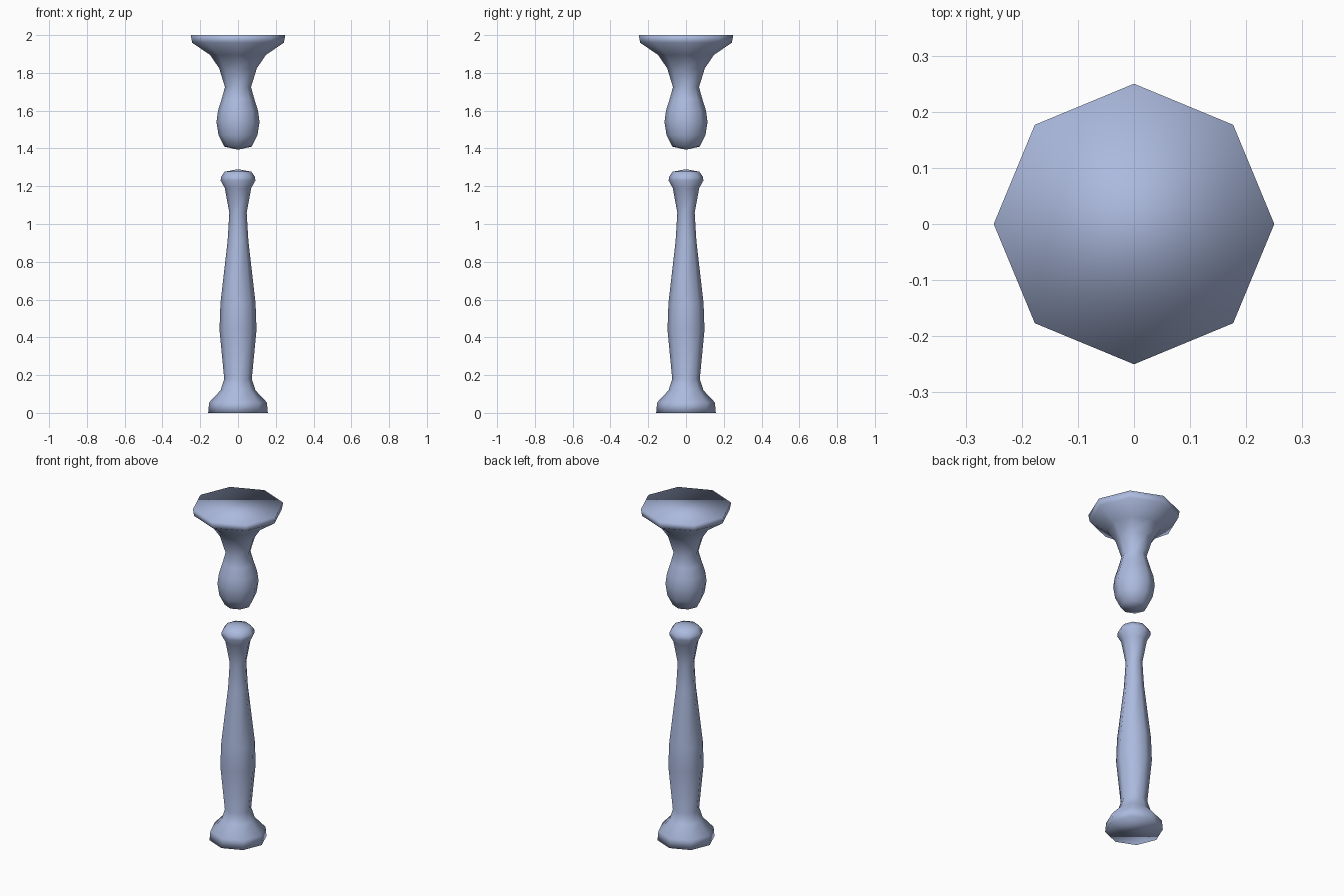
import bpy, bmesh, math

if "Cube" in bpy.data.objects:
    bpy.data.objects.remove(bpy.data.objects["Cube"])

SIDES = 8
mat = bpy.data.materials.new("pale blue")
mat.diffuse_color = (0.41, 0.49, 0.73, 1)
mat.use_nodes = True
mat.node_tree.nodes["Principled BSDF"].inputs["Base Color"].default_value = mat.diffuse_color


def lathe(name, profile):
    """Spin (radius, z) points into an eight-sided solid, bottom to top."""
    bm = bmesh.new()
    rings = []
    for r, z in profile:
        if r == 0:
            rings.append([bm.verts.new((0, 0, z))])
        else:
            rings.append([bm.verts.new((r * math.cos(i * math.tau / SIDES),
                                        r * math.sin(i * math.tau / SIDES), z))
                          for i in range(SIDES)])
    for a, b in zip(rings, rings[1:]):
        for i in range(SIDES):
            j = (i + 1) % SIDES
            if len(a) == 1:
                bm.faces.new((a[0], b[j], b[i]))
            elif len(b) == 1:
                bm.faces.new((a[i], a[j], b[0]))
            else:
                bm.faces.new((a[i], a[j], b[j], b[i]))
    # flat end caps where the profile stays open
    if len(rings[0]) > 1:
        bm.faces.new(rings[0][::-1])
    if len(rings[-1]) > 1:
        bm.faces.new(rings[-1])
    for f in bm.faces:
        f.smooth = True
    bmesh.ops.recalc_face_normals(bm, faces=bm.faces)
    me = bpy.data.meshes.new(name)
    bm.to_mesh(me)
    bm.free()
    me.materials.append(mat)
    ob = bpy.data.objects.new(name, me)
    bpy.context.collection.objects.link(ob)
    return ob


# Lower turned post: wide foot, swelling shaft, rounded knob
lathe("lower_post", [
    (0.158, 0), (0.153, 0.055), (0.092, 0.12), (0.073, 0.18), (0.098, 0.44),
    (0.093, 0.58), (0.055, 0.91), (0.046, 1.06), (0.07, 1.19),
    (0.092, 1.23), (0.09, 1.25), (0.07, 1.277), (0, 1.29)])

# Upper piece: hanging bulb, narrow neck, flared top
lathe("upper_finial", [
    (0, 1.393), (0.073, 1.41), (0.103, 1.47), (0.114, 1.54), (0.106, 1.60),
    (0.087, 1.66), (0.069, 1.725), (0.1, 1.825), (0.148, 1.895),
    (0.243, 1.96), (0.25, 2.0)])
